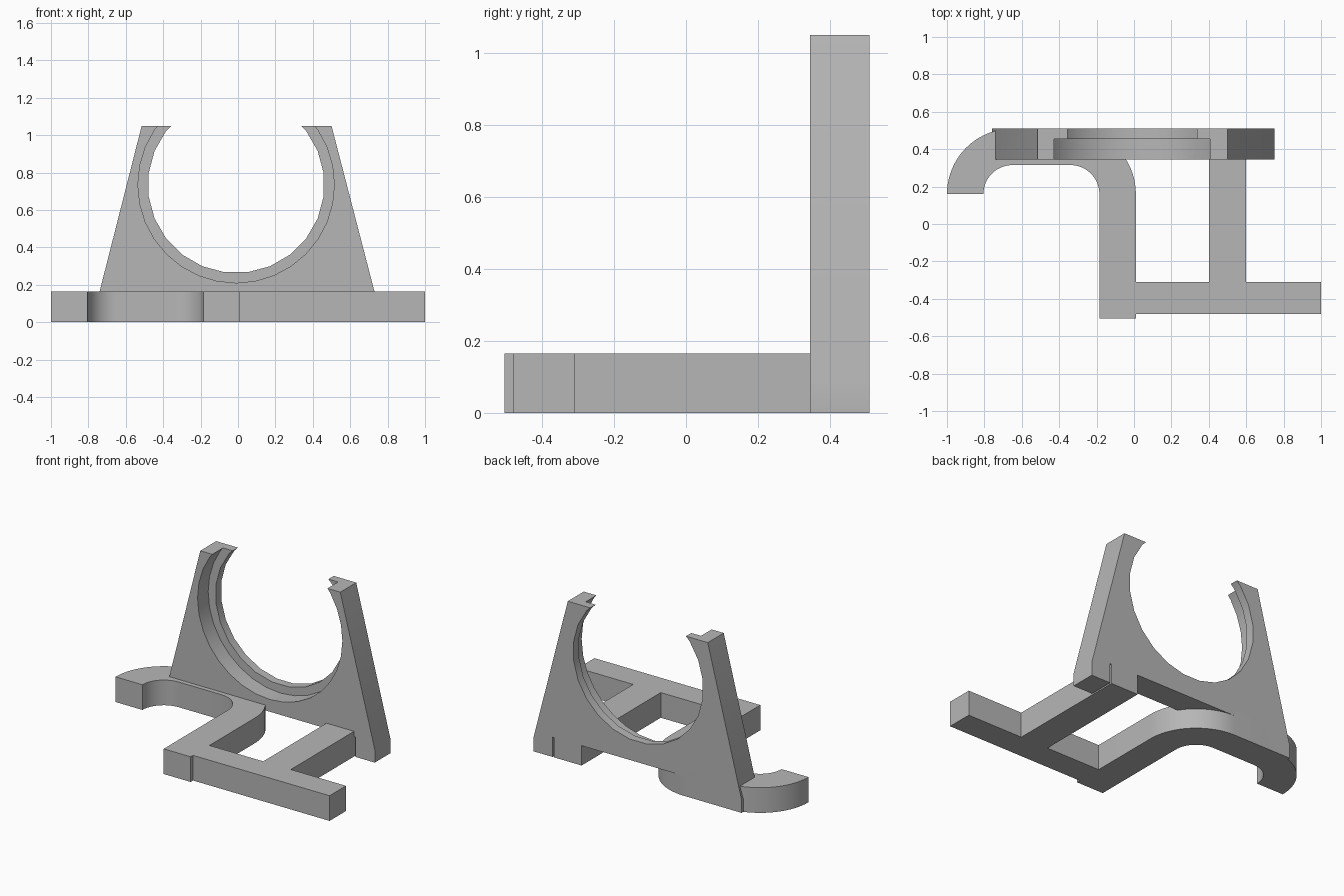
import bpy, bmesh, math
from mathutils import Vector

cube = bpy.data.objects.get("Cube")
if cube:
    bpy.data.objects.remove(cube, do_unlink=True)

grey = bpy.data.materials.new("plain grey")
grey.use_nodes = True
colour = (0.47, 0.47, 0.47, 1)
grey.diffuse_color = colour
grey.node_tree.nodes["Principled BSDF"].inputs["Base Color"].default_value = colour


def prism(name, outline, depth):
    """Extrude a closed outline of 3D points along the depth vector."""
    bm = bmesh.new()
    face = bm.faces.new([bm.verts.new(p) for p in outline])
    result = bmesh.ops.extrude_face_region(bm, geom=[face])
    moved = [v for v in result["geom"] if isinstance(v, bmesh.types.BMVert)]
    bmesh.ops.translate(bm, verts=moved, vec=Vector(depth))
    bmesh.ops.recalc_face_normals(bm, faces=bm.faces)
    mesh = bpy.data.meshes.new(name)
    bm.to_mesh(mesh)
    bm.free()
    obj = bpy.data.objects.new(name, mesh)
    mesh.materials.append(grey)
    bpy.context.collection.objects.link(obj)
    return obj


def arc(cx, cy, r, start, end, steps=20):
    angles = [math.radians(start + (end - start) * i / steps) for i in range(steps + 1)]
    return [(cx + r * math.cos(a), cy + r * math.sin(a)) for a in angles]


def smooth(obj):
    bpy.ops.object.select_all(action="DESELECT")
    obj.select_set(True)
    bpy.context.view_layer.objects.active = obj
    bpy.ops.object.shade_smooth_by_angle(angle=math.radians(20))


BAR_H = 0.165
FRONT, STEP, BACK = 0.345, 0.455, 0.51


def bar(name, outline):
    return prism(name, [(x, y, 0) for x, y in outline], (0, 0, BAR_H))


def box_outline(x0, x1, y0, y1):
    return [(x0, y0), (x1, y0), (x1, y1), (x0, y1)]


# Curved hook running into the straight leg
hook = bar("hook_and_leg",
           [(0.01, -0.505)] + arc(-0.34, 0.16, 0.35, 0, 90)
           + arc(-0.65, 0.16, 0.35, 90, 180)
           + arc(-0.65, 0.16, 0.155, 180, 90)
           + arc(-0.34, 0.16, 0.155, 90, 0) + [(-0.185, -0.505)])
smooth(hook)

# Straight bars of the base
bar("front_arm", box_outline(0.01, 1.0, -0.48, -0.31))
bar("side_bar", box_outline(0.40, 0.60, -0.31, BACK))

# Upright cradle plate with a foot at each end
plate_profile = [(-0.76, 0), (-0.76, 0.085), (-0.515, 1.05), (0.50, 1.05),
                 (0.75, 0.085), (0.75, 0), (0.61, 0), (0.61, 0.13),
                 (-0.36, 0.13), (-0.36, 0)]
plate = prism("cradle_plate", [(x, FRONT, z) for x, z in plate_profile],
              (0, BACK - FRONT, 0))


# Stepped round opening: wide recess in front, narrower hole behind
def bore(radius, sides, turn, y0, y1):
    ring = arc(-0.01, 0.735, radius, turn, turn + 360, sides)[:-1]
    cutter = prism("bore_cutter", [(x, y0, z) for x, z in ring], (0, y1 - y0, 0))
    cutter.hide_render = True
    mod = plate.modifiers.new("bore", "BOOLEAN")
    mod.operation = "DIFFERENCE"
    mod.solver = "EXACT"
    mod.object = cutter
    bpy.ops.object.select_all(action="DESELECT")
    plate.select_set(True)
    bpy.context.view_layer.objects.active = plate
    bpy.ops.object.modifier_apply(modifier=mod.name)
    bpy.data.objects.remove(cutter, do_unlink=True)


bore(0.525, 32, 0, FRONT - 0.1, STEP)
bore(0.472, 24, 7.5, FRONT - 0.1, BACK + 0.1)
smooth(plate)
